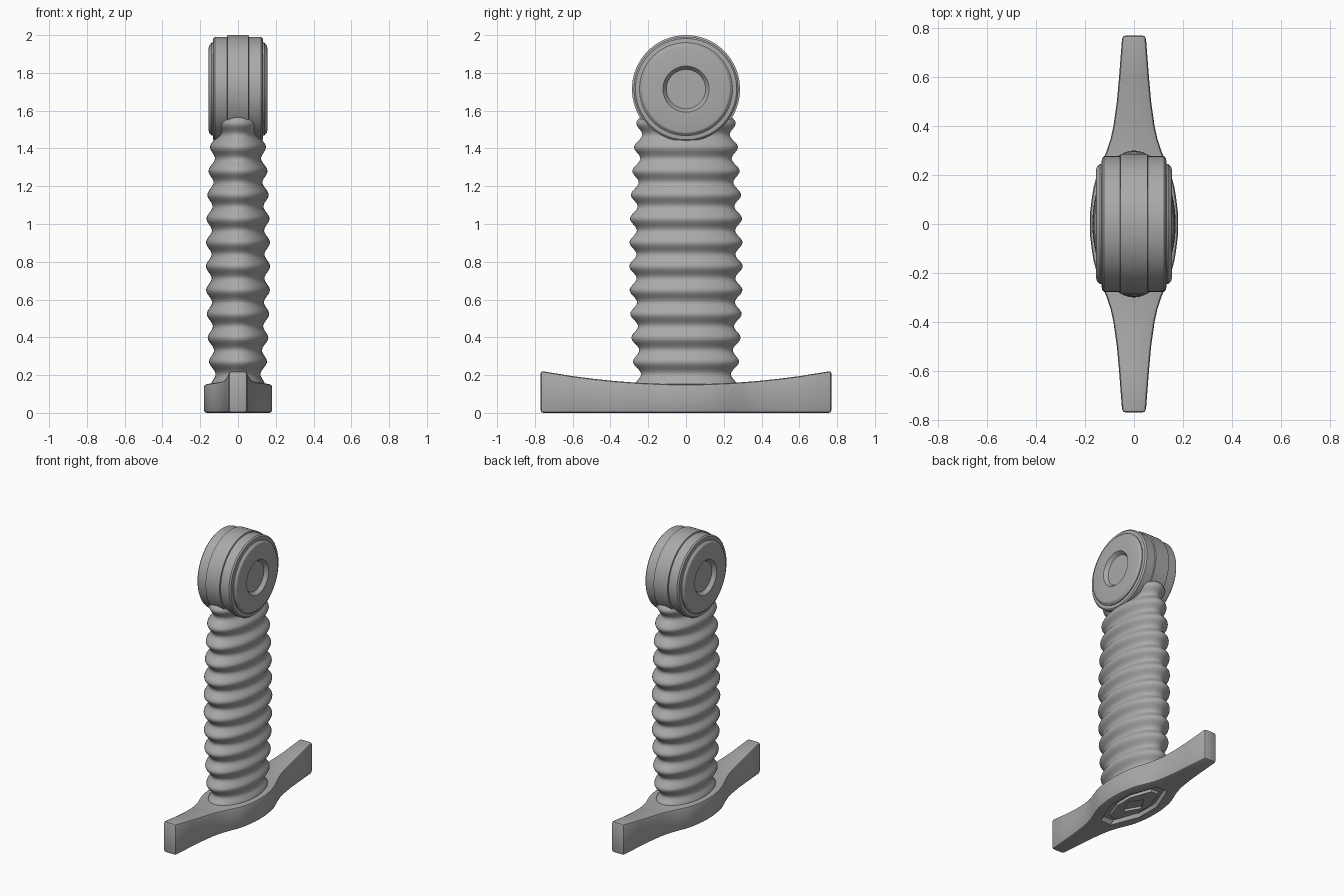
import bpy, bmesh, math

cube = bpy.data.objects.get("Cube")
if cube:
    bpy.data.objects.remove(cube, do_unlink=True)

steel = bpy.data.materials.new("plain grey")
steel.use_nodes = True
GREY = (0.4, 0.4, 0.4, 1)
steel.diffuse_color = GREY
steel.node_tree.nodes["Principled BSDF"].inputs["Base Color"].default_value = GREY


def loft(name, rings):
    """Skin a closed solid through rings of equal point count."""
    bm = bmesh.new()
    loops = [[bm.verts.new(p) for p in ring] for ring in rings]
    n = len(loops[0])
    for a, b in zip(loops, loops[1:]):
        for i in range(n):
            j = (i + 1) % n
            bm.faces.new((a[i], a[j], b[j], b[i]))
    bm.faces.new(loops[0][::-1])
    bm.faces.new(loops[-1])
    bmesh.ops.recalc_face_normals(bm, faces=bm.faces)
    mesh = bpy.data.meshes.new(name)
    bm.to_mesh(mesh)
    bm.free()
    mesh.materials.append(steel)
    obj = bpy.data.objects.new(name, mesh)
    bpy.context.collection.objects.link(obj)
    return obj


def activate(obj):
    bpy.ops.object.select_all(action='DESELECT')
    obj.select_set(True)
    bpy.context.view_layer.objects.active = obj


def smooth(obj, angle=30):
    activate(obj)
    bpy.ops.object.shade_smooth_by_angle(angle=math.radians(angle))


def bevel(obj, width):
    mod = obj.modifiers.new("soft edges", 'BEVEL')
    mod.width, mod.segments = width, 2
    mod.limit_method, mod.angle_limit = 'ANGLE', math.radians(40)
    activate(obj)
    bpy.ops.object.modifier_apply(modifier=mod.name)


def cut(obj, cutter):
    mod = obj.modifiers.new("cut", 'BOOLEAN')
    mod.operation, mod.solver, mod.object = 'DIFFERENCE', 'EXACT', cutter
    activate(obj)
    bpy.ops.object.modifier_apply(modifier=mod.name)
    bpy.data.objects.remove(cutter, do_unlink=True)


def prism(name, outline, z0, z1, grow0=1.0):
    return loft(name, [[(x * g, y * g, z) for x, y in outline]
                       for z, g in ((z0, grow0), (z1, 1.0))])


# Guard: rectangular sections along y, swelling in the middle, rising at the tips
half = [(0, .18), (.05, .179), (.1, .173), (.15, .165), (.2, .152), (.25, .131),
        (.3, .111), (.35, .095), (.4, .084), (.5, .07), (.6, .061), (.77, .048)]
stations = [(-y, w) for y, w in half[:0:-1]] + half
sections = []
for y, w in stations:
    top = .152 + .07 * (y / .77) ** 2
    sections.append([(-w, y, 0), (w, y, 0), (w, y, top), (-w, y, top)])
guard = loft("guard", sections)
bevel(guard, .014)

# Blade socket under the guard: a pit with a raised island and diamond hole
octagon = [(.11, .08), (.04, .26), (-.04, .26), (-.11, .08),
           (-.11, -.08), (-.04, -.26), (.04, -.26), (.11, -.08)]
diamond = [(.06, 0), (0, .1), (-.06, 0), (0, -.1)]
cut(guard, prism("socket_cutter", octagon, -.01, .025, 1.12))
smooth(guard)
island = prism("socket_island", [(x * .74, y * .8) for x, y in octagon], .004, .03)
cut(island, prism("diamond_cutter", diamond, -.01, .02))

# Grip: elliptical rings swelling in the middle with rolling ridges
PITCH, FIRST, STEPS, SIDES = .1265, .27, 144, 64
rings = []
for k in range(STEPS + 1):
    z = .12 + (1.6 - .12) * k / STEPS
    d = z - .8
    dip = .5 - .5 * math.cos(2 * math.pi * (z - FIRST) / PITCH)
    rx = .17 - .06 * d * d - .03 * dip
    ry = .30 - .068 * d * d - .038 * dip
    rings.append([(rx * math.cos(t), ry * math.sin(t), z)
                  for t in (2 * math.pi * i / SIDES for i in range(SIDES))])
smooth(loft("grip", rings), 60)

# Pommel: stepped wheel turned about the x axis with a dished hub on each side
profile = [(.055, .286), (.057, .277), (.122, .277), (.131, .268), (.133, .246),
           (.139, .246), (.152, .232), (.155, .22), (.155, .122), (.15, .118), (.13, .104)]
profile = [(-x, r) for x, r in profile[::-1]] + profile
wheel = [[(x, r * math.cos(t), 1.714 + r * math.sin(t))
          for t in (2 * math.pi * i / 96 for i in range(96))] for x, r in profile]
smooth(loft("pommel", wheel), 25)
